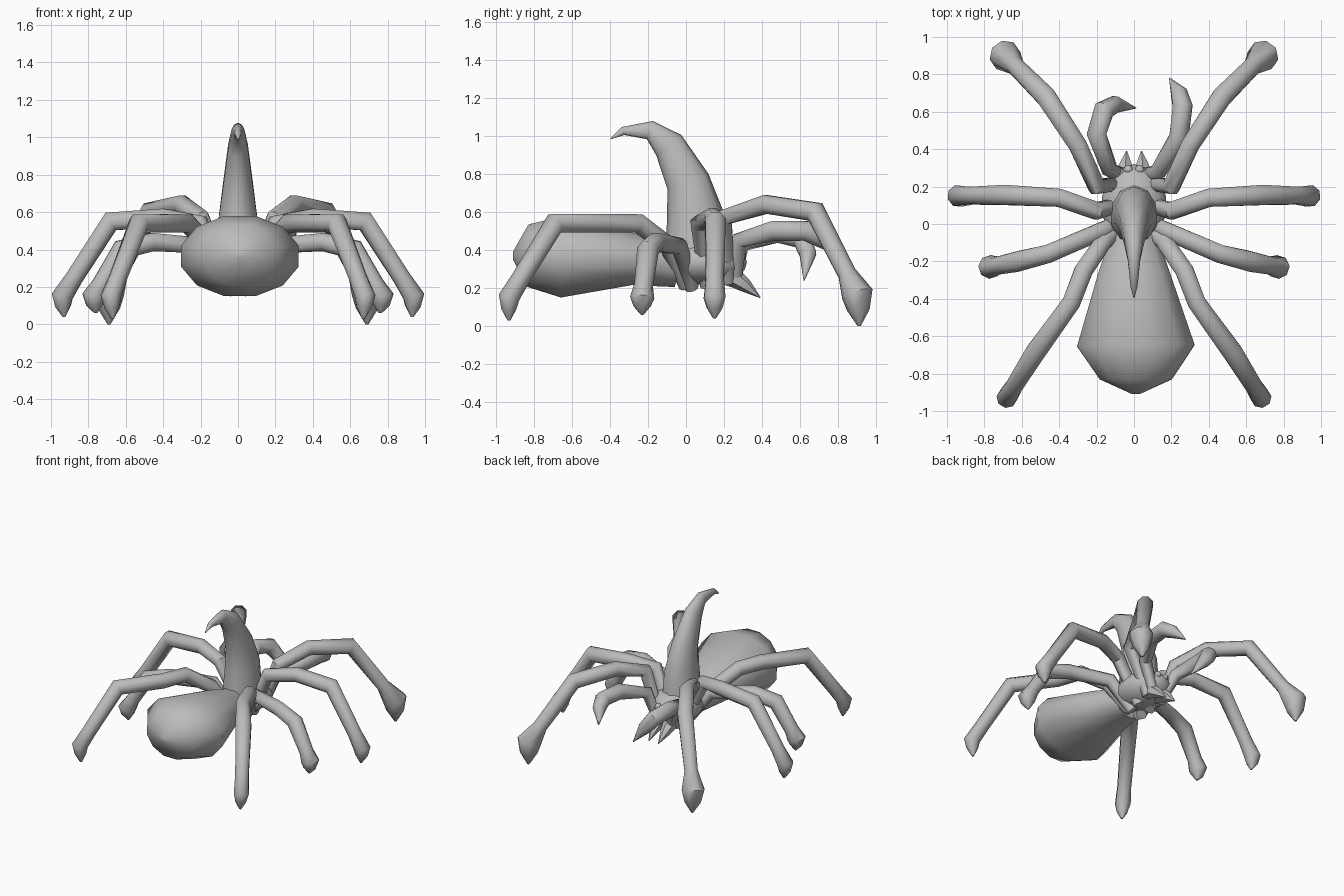
import bpy, bmesh, math
from mathutils import Vector

if "Cube" in bpy.data.objects:
    bpy.data.objects.remove(bpy.data.objects["Cube"])

grey = bpy.data.materials.new("plain_grey")
grey.use_nodes = True
colour = (0.5, 0.5, 0.5, 1)
grey.diffuse_color = colour
grey.node_tree.nodes["Principled BSDF"].inputs["Base Color"].default_value = colour


def finish(name, bm, angle=50):
    bmesh.ops.recalc_face_normals(bm, faces=bm.faces)
    mesh = bpy.data.meshes.new(name)
    bm.to_mesh(mesh)
    bm.free()
    obj = bpy.data.objects.new(name, mesh)
    bpy.context.collection.objects.link(obj)
    mesh.materials.append(grey)
    bpy.ops.object.select_all(action='DESELECT')
    obj.select_set(True)
    bpy.context.view_layer.objects.active = obj
    bpy.ops.object.shade_smooth_by_angle(angle=math.radians(angle))


def loft(name, path, radii, side=(1, 0, 0), sides=8):
    """Skin elliptical rings along a path; radii are numbers or (side, up) pairs."""
    bm = bmesh.new()
    pts = [Vector(p) for p in path]
    rings = []
    for i, p in enumerate(pts):
        before = (p - pts[i - 1]).normalized() if i else Vector()
        after = (pts[i + 1] - p).normalized() if i < len(pts) - 1 else Vector()
        t = (before + after).normalized()
        u = Vector(side)
        u = (u - t * u.dot(t)).normalized()
        v = t.cross(u)
        a, b = radii[i] if isinstance(radii[i], tuple) else (radii[i],) * 2
        ring = []
        for k in range(sides):
            ang = math.tau * (k + 0.5) / sides
            ring.append(bm.verts.new(p + u * a * math.cos(ang) + v * b * math.sin(ang)))
        rings.append(ring)
    for r, s in zip(rings, rings[1:]):
        for k in range(sides):
            j = (k + 1) % sides
            bm.faces.new((r[k], r[j], s[j], s[k]))
    bm.faces.new(rings[0])
    bm.faces.new(rings[-1])
    finish(name, bm)


def ball(name, centre, radii, u=12, v=8):
    bm = bmesh.new()
    bmesh.ops.create_uvsphere(bm, u_segments=u, v_segments=v, radius=1)
    bmesh.ops.scale(bm, vec=radii, verts=bm.verts)
    bmesh.ops.translate(bm, vec=centre, verts=bm.verts)
    finish(name, bm)


# Body
ball("head_body", (0, 0.1, 0.335), (0.175, 0.22, 0.12), 14, 10)
loft("abdomen",
     [(0, -0.04, 0.31), (0, -0.27, 0.35), (.01, -0.65, 0.365), (.01, -0.83, 0.37), (.01, -0.91, 0.37)],
     [(0.12, 0.11), (0.2, 0.14), (0.325, 0.222), (0.2, 0.17), (0.02, 0.02)], sides=12)

# Curved horn on the back
loft("back_horn",
     [(0, 0.05, 0.38), (0, 0.05, 0.58), (0, 0.01, 0.76), (0, -0.09, 0.95),
      (0, -0.19, 1.03), (0, -0.33, 1.025), (0, -0.395, 0.985)],
     [(0.13, 0.16), (0.107, 0.15), (0.082, 0.115), (0.055, 0.085), (0.035, 0.05),
      (0.02, 0.022), 0.003], sides=10)

# Legs: root, rise, middle points, knee, foot, claw tip and foot radius
legs = {
    "first": ([(.06, .22, .23), (.2, .2, .57), (.3, .42, .64), (.47, .68, .6),
               (.69, .9, .17), (.69, .91, 0)], .085),
    "second": ([(.05, .11, .21), (.2, .07, .54), (.4, .14, .57), (.68, .155, .55),
                (.94, .15, .15), (.93, .15, .04)], .06),
    "third": ([(.04, .03, .2), (.18, -.04, .42), (.46, -.16, .44), (.62, -.2, .4),
               (.77, -.23, .15), (.76, -.23, .06)], .064),
    "fourth": ([(.04, 0, .21), (.16, -.09, .42), (.27, -.25, .54), (.335, -.42, .54),
                (.53, -.69, .54), (.68, -.93, .15), (.67, -.93, .03)], .056),
}
for name, (path, foot) in legs.items():
    for label, s in (("left", 1), ("right", -1)):
        *upper, heel, tip = [Vector((s * x, y, z)) for x, y, z in path]
        ankle = upper[-1].lerp(heel, 0.75)
        toe = heel.lerp(tip, 0.5)
        run = heel - upper[1]
        across = (-run.y, run.x, 0)
        thickness = [0.038, 0.05] + [0.053] * (len(upper) - 3) + [0.058]
        loft(f"{name}_leg_{label}", upper + [ankle, heel, toe, tip],
             thickness + [0.05, foot, foot * 0.72, 0.008], across)

# Feelers, each posed differently
feeler = [0.035, 0.045, 0.057, 0.057, 0.047, 0.003]
loft("feeler_left", [(.05, .26, .25), (.13, .28, .45), (.24, .46, .5),
                     (.26, .63, .5), (.24, .7, .46), (.19, .78, .38)], feeler)
loft("feeler_right", [(-.05, .26, .25), (-.13, .29, .43), (-.2, .48, .49),
                      (-.16, .61, .46), (-.1, .64, .38), (.01, .62, .24)], feeler)

# Fangs and eyes
for label, s in (("left", 1), ("right", -1)):
    loft(f"fang_{label}", [(s * .045, .18, .27), (s * .045, .26, .25), (s * .045, .31, .215),
                           (s * .04, .39, .15)],
         [0.045, 0.05, 0.038, 0.003], sides=6)
    ball(f"inner_eye_{label}", (s * .03, .29, .375), (.026, .026, .026), 8, 6)
    ball(f"outer_eye_{label}", (s * .075, .275, .375), (.022, .022, .022), 8, 6)
